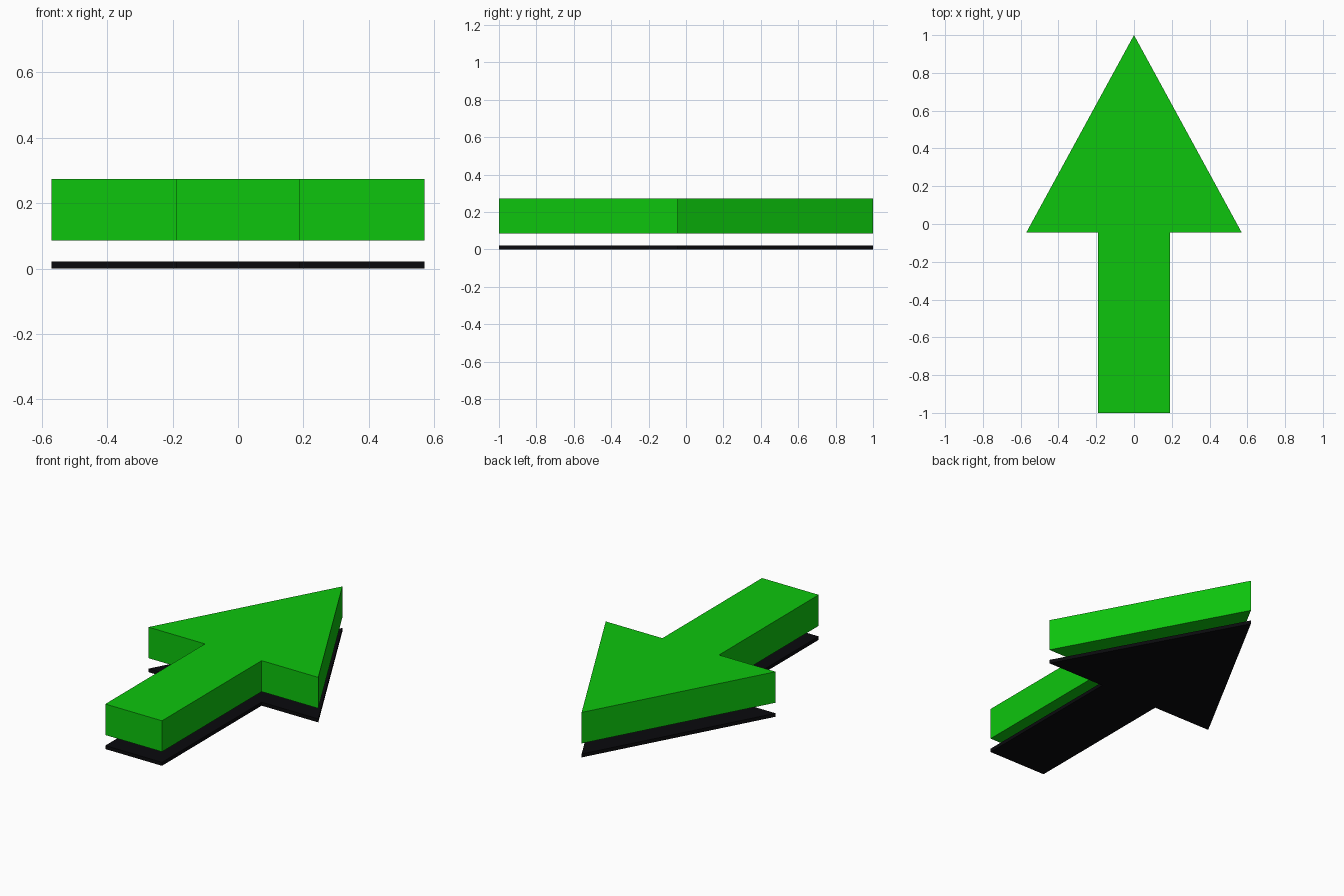
import bpy
import bmesh

cube = bpy.data.objects.get("Cube")
if cube:
    bpy.data.objects.remove(cube, do_unlink=True)


def make_material(name, colour):
    mat = bpy.data.materials.new(name)
    mat.use_nodes = True
    mat.diffuse_color = (*colour, 1)
    bsdf = next(n for n in mat.node_tree.nodes if n.type == 'BSDF_PRINCIPLED')
    bsdf.inputs["Base Color"].default_value = (*colour, 1)
    return mat


# Right half of the arrow outline, from the tail to the tip
HALF = [(0.19, -1.0), (0.19, -0.045), (0.57, -0.045)]
OUTLINE = HALF + [(0, 1.0)] + [(-x, y) for x, y in reversed(HALF)]


def arrow_slab(name, bottom, top, mat):
    """Extrude the arrow outline between two heights."""
    bm = bmesh.new()
    face = bm.faces.new([bm.verts.new((x, y, bottom)) for x, y in OUTLINE])
    extruded = bmesh.ops.extrude_face_region(bm, geom=[face])
    verts = [g for g in extruded["geom"] if isinstance(g, bmesh.types.BMVert)]
    bmesh.ops.translate(bm, verts=verts, vec=(0, 0, top - bottom))
    bmesh.ops.recalc_face_normals(bm, faces=bm.faces)
    mesh = bpy.data.meshes.new(name)
    bm.to_mesh(mesh)
    bm.free()
    mesh.materials.append(mat)
    obj = bpy.data.objects.new(name, mesh)
    bpy.context.collection.objects.link(obj)
    return obj


# Thick green arrow floating above a thin black base of the same shape
arrow_slab("arrow_body", 0.085, 0.273, make_material("bright green", (0.004, 0.56, 0.004)))
arrow_slab("shadow_plate", 0.0, 0.021, make_material("black", (0.003, 0.003, 0.004)))
